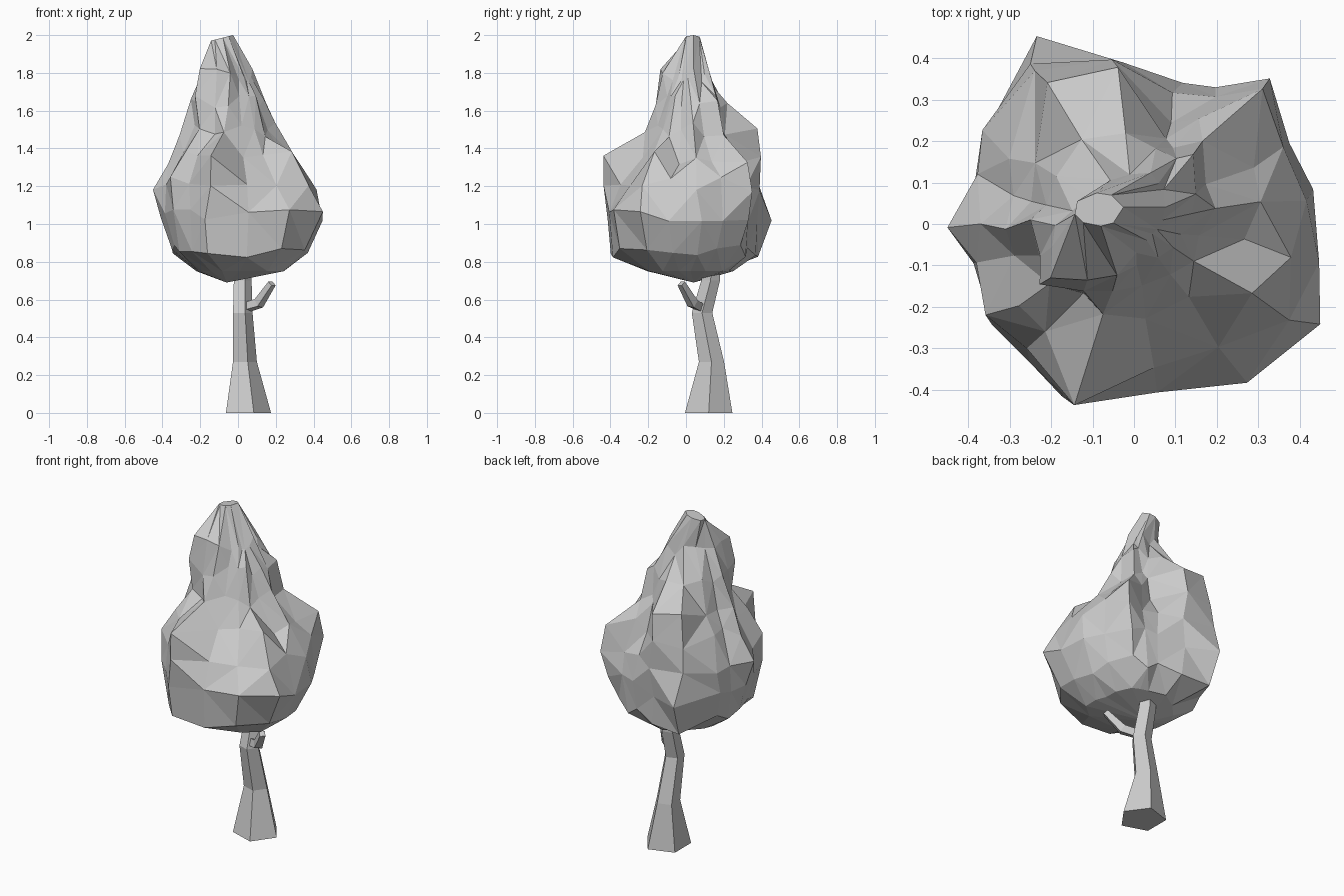
import bpy, bmesh, math, random
from mathutils import Vector

if "Cube" in bpy.data.objects:
    bpy.data.objects.remove(bpy.data.objects["Cube"])

random.seed(4)


def make_object(name, bm):
    bmesh.ops.recalc_face_normals(bm, faces=bm.faces)
    mesh = bpy.data.meshes.new(name)
    bm.to_mesh(mesh)
    bm.free()
    obj = bpy.data.objects.new(name, mesh)
    bpy.context.collection.objects.link(obj)


def bridge(bm, a, b, triangles=False):
    n = len(a)
    for i in range(n):
        j = (i + 1) % n
        if not triangles:
            bm.faces.new((a[i], a[j], b[j], b[i]))
        elif (a[i].co - b[j].co).length < (a[j].co - b[i].co).length:
            bm.faces.new((a[i], a[j], b[j]))
            bm.faces.new((a[i], b[j], b[i]))
        else:
            bm.faces.new((a[i], a[j], b[i]))
            bm.faces.new((a[j], b[j], b[i]))


def limb(name, path, sides=5):
    """Tapered tube; each path entry is centre, radius, ring normal."""
    bm = bmesh.new()
    rings = []
    for centre, radius, normal in path:
        turn = Vector((0, 0, 1)).rotation_difference(Vector(normal))
        ring = []
        for i in range(sides):
            a = math.tau * i / sides
            offset = Vector((radius * math.cos(a), radius * math.sin(a), 0))
            ring.append(bm.verts.new(Vector(centre) + turn @ offset))
        rings.append(ring)
    for a, b in zip(rings, rings[1:]):
        bridge(bm, a, b)
    bm.faces.new(rings[0])
    bm.faces.new(rings[-1])
    make_object(name, bm)


# Bent trunk, flared at the foot
UP = (0, 0, 1)
limb("trunk", [((.043, .12, 0), .132, UP), ((.03, .135, .27), .07, UP),
               ((.02, .085, .53), .057, UP), ((.02, .13, .70), .052, UP),
               ((.02, .14, .85), .045, UP)])

# Short stub branch
limb("branch", [((.03, .085, .555), .03, (1, -.5, .3)),
                ((.11, .035, .58), .032, (1, -.7, .8)),
                ((.18, -.025, .685), .022, (.6, -.6, 1))], sides=4)

# Lumpy crown: radius of each lobe column at each height
angles = [8, 48, 72, 95, 120, 150, 180, 213, 250, 275, 306, 331]
levels = [
    (.75, [.22, .26, .24, .25, .22, .22, .22, .22, .22, .20, .25, .27]),
    (.86, [.35, .38, .34, .37, .44, .37, .35, .37, .43, .39, .42, .41]),
    (1.04, [.44, .44, .36, .38, .51, .42, .41, .42, .45, .41, .47, .51]),
    (1.21, [.42, .48, .33, .39, .46, .43, .45, .42, .46, .35, .36, .44]),
    (1.35, [.31, .45, .26, .40, .44, .34, .37, .34, .46, .23, .22, .33]),
    (1.50, [.20, .26, .22, .38, .40, .28, .31, .25, .23, .15, .15, .17]),
    (1.65, [.14, .22, .19, .22, .24, .22, .25, .27, .17, .10, .10, .11]),
    (1.79, [.07, .11, .13, .12, .12, .13, .19, .24, .13, .07, .05, .05]),
]
# Creases halfway between lobes: depth per level, and the lobe before each
crease = [1, .99, .96, .90, .84, .86, .92, .95]
creased = [8, 48, 150, 180, 213, 331]
bm = bmesh.new()
rings = []
for (z, radii), depth in zip(levels, crease):
    columns = []
    for i, (deg, r) in enumerate(zip(angles, radii)):
        columns.append((deg, r))
        if deg in creased:
            k = (i + 1) % len(angles)
            gap = (angles[k] - deg) % 360
            columns.append((deg + gap / 2, depth * (r + radii[k]) / 2))
    ring = []
    for deg, r in columns:
        a = math.radians(deg + random.uniform(-3, 3))
        dz = random.uniform(-.04, .04) if z > .8 else 0
        ring.append(bm.verts.new((r * math.cos(a), r * math.sin(a), z + dz)))
    rings.append(ring)

# Crown tip and underside
tip = []
for deg, r in columns:
    c, s = math.cos(math.radians(deg)), math.sin(math.radians(deg))
    tip.append(bm.verts.new((-.085 + .06 * c, .035 + .04 * s,
                             1.985 + .015 * c)))
rings.append(tip)
for a, b in zip(rings, rings[1:]):
    bridge(bm, a, b, triangles=True)
bm.faces.new(tip)
low = bm.verts.new((-.06, .04, .69))
for i in range(len(columns)):
    bm.faces.new((low, rings[0][i], rings[0][(i + 1) % len(columns)]))
bmesh.ops.remove_doubles(bm, verts=tip, dist=.028)
make_object("crown", bm)
